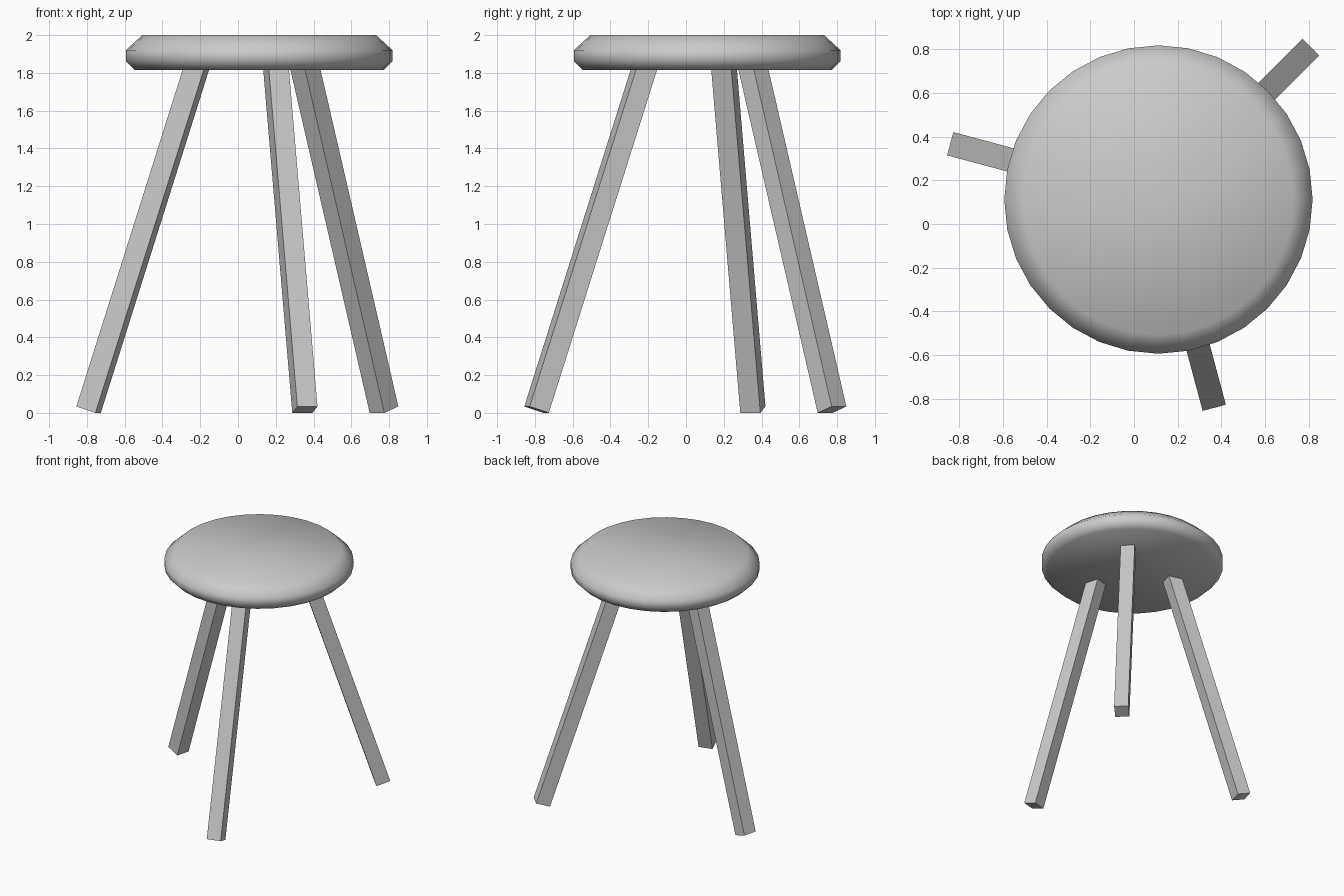
import bpy, bmesh, math
from mathutils import Vector, Matrix

if "Cube" in bpy.data.objects:
    bpy.data.objects.remove(bpy.data.objects["Cube"])

CENTRE = Vector((0.112, 0.112, 0))


def make_object(name, bm, smooth=False):
    bmesh.ops.recalc_face_normals(bm, faces=bm.faces[:])
    for f in bm.faces:
        f.smooth = smooth
    mesh = bpy.data.meshes.new(name)
    bm.to_mesh(mesh)
    bm.free()
    obj = bpy.data.objects.new(name, mesh)
    bpy.context.collection.objects.link(obj)
    obj.location = CENTRE
    return obj


# Seat: 32-sided disc with bevelled rim, smooth shaded
SIDES = 32
profile = [(0.659, 1.815), (0.706, 1.862), (0.706, 1.92), (0.619, 2.0)]
bm = bmesh.new()
rings = []
for r, z in profile:
    rings.append([bm.verts.new((r * math.cos(2 * math.pi * i / SIDES),
                                r * math.sin(2 * math.pi * i / SIDES), z))
                  for i in range(SIDES)])
for low, high in zip(rings, rings[1:]):
    for i in range(SIDES):
        j = (i + 1) % SIDES
        bm.faces.new((low[i], low[j], high[j], high[i]))
bm.faces.new(rings[0][::-1])
bm.faces.new(rings[-1])
make_object("seat", bm, smooth=True)

# Legs: square bars splayed outward, ends cut square to the bar
THICK, TILT, LENGTH = 0.11, math.radians(18.1), 1.92
for name, angle in (("back_right_leg", 45), ("left_leg", 165), ("front_leg", 285)):
    bm = bmesh.new()
    bmesh.ops.create_cube(bm, size=1, matrix=(
        Matrix.Rotation(math.radians(angle), 4, 'Z')
        @ Matrix.Translation((0.935, 0, 0.017))
        @ Matrix.Rotation(-TILT, 4, 'Y')
        @ Matrix.Translation((0, 0, LENGTH / 2))
        @ Matrix.Diagonal((THICK, THICK, LENGTH, 1))))
    make_object(name, bm)
